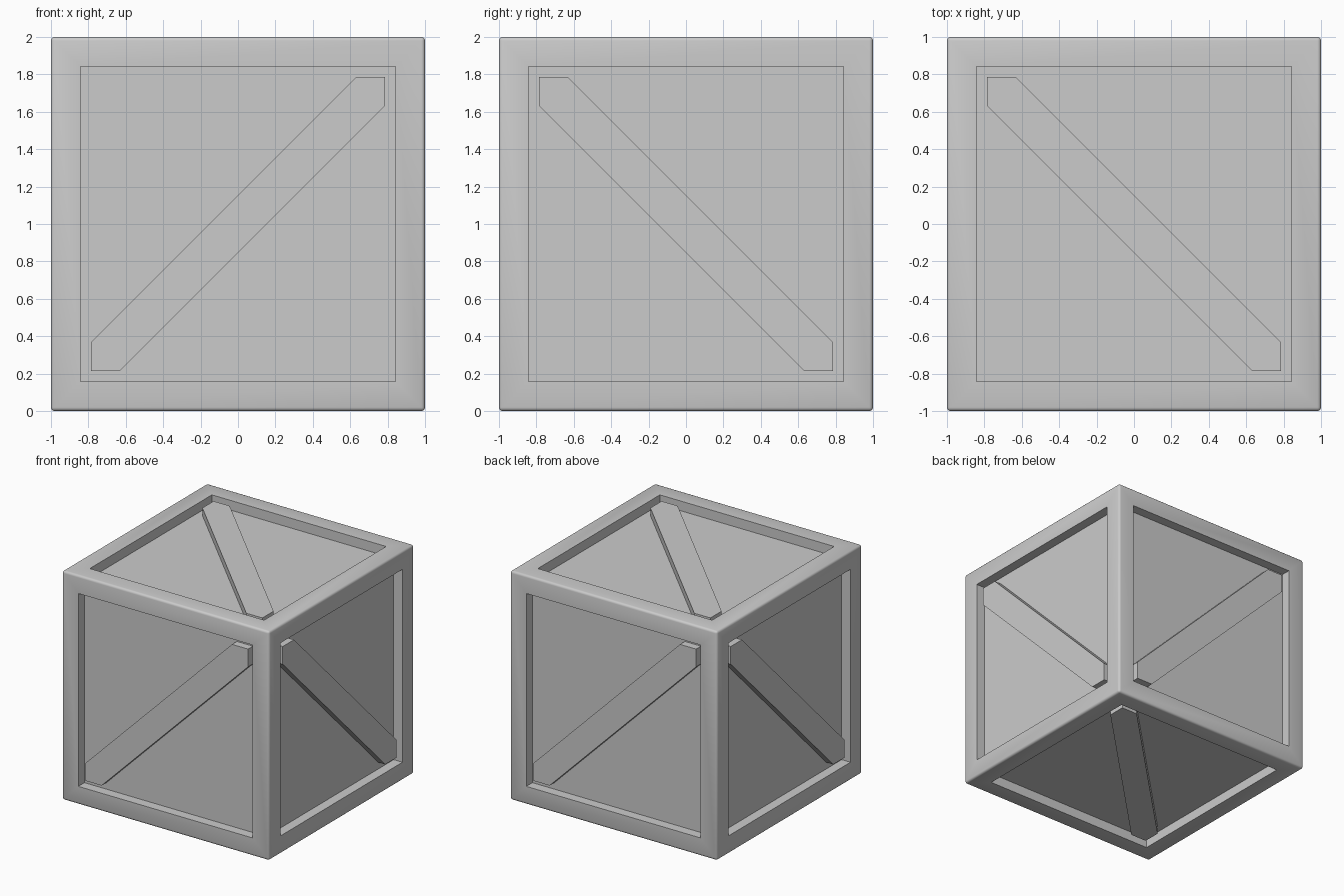
import bpy, bmesh
from mathutils import Vector, Matrix

if "Cube" in bpy.data.objects:
    bpy.data.objects.remove(bpy.data.objects["Cube"])

BEVEL = 0.02      # rounding of the outer edges
OPEN = 0.785      # half size of each recessed opening
PANEL = 0.915     # distance of recessed panels from the centre
BRACE = 0.982     # distance of brace faces from the centre
CUT = 0.155       # brace corner offset along each opening side
CENTRE = Matrix.Translation((0, 0, 1))


def add_object(name, bm, matrix):
    bmesh.ops.recalc_face_normals(bm, faces=bm.faces[:])
    mesh = bpy.data.meshes.new(name)
    bm.to_mesh(mesh)
    bm.free()
    obj = bpy.data.objects.new(name, mesh)
    bpy.context.collection.objects.link(obj)
    obj.matrix_world = matrix
    return obj


# Crate body: rounded cube with a recessed panel on each side
bm = bmesh.new()
bmesh.ops.create_cube(bm, size=2)
bmesh.ops.bevel(bm, geom=bm.edges[:], offset=BEVEL, segments=3,
                profile=0.5, affect='EDGES')
sides = [f for f in bm.faces if f.calc_area() > 1]
bmesh.ops.inset_individual(bm, faces=sides, thickness=1 - BEVEL - OPEN)
for f in bmesh.ops.extrude_discrete_faces(bm, faces=sides)["faces"]:
    n = f.normal.copy()
    n = Vector([round(c) for c in f.calc_center_median()]) if n.length < 0.5 else n
    # connect the recess walls by moving the extruded cap only
    ring = list(f.verts)
    outer = [v.co.copy() for v in ring]
    for v in ring:
        v.co -= n * (1 - PANEL)
    walls = [bm.verts.new(c) for c in outer]
    for i in range(4):
        j = (i + 1) % 4
        bm.faces.new((walls[i], walls[j], ring[j], ring[i]))
bmesh.ops.remove_doubles(bm, verts=bm.verts[:], dist=0.0001)
body = add_object("crate_body", bm, CENTRE)
body.data.polygons.foreach_set("use_smooth", [False] * len(body.data.polygons))
bpy.context.view_layer.objects.active = body
body.select_set(True)
bpy.ops.object.shade_smooth_by_angle(angle=0.7)

# Diagonal braces: (name, local up, outward direction)
X, Y, Z = Vector((1, 0, 0)), Vector((0, 1, 0)), Vector((0, 0, 1))
a, b = OPEN, OPEN - CUT
outline = [(-a, -a), (-b, -a), (a, b), (a, a), (b, a), (-a, -b)]
for name, up, out in [("front", Z, -Y), ("back", Z, Y), ("right", -Y, X),
                      ("left", Y, -X), ("top", -X, Z), ("bottom", X, -Z)]:
    bm = bmesh.new()
    base = bm.faces.new([bm.verts.new((u, v, PANEL - 0.01)) for u, v in outline])
    top = bmesh.ops.extrude_face_region(bm, geom=[base])["geom"]
    for v in top:
        if isinstance(v, bmesh.types.BMVert):
            v.co.z = BRACE
    basis = Matrix((up.cross(out), up, out)).transposed().to_4x4()
    add_object(name + "_brace", bm, CENTRE @ basis)
